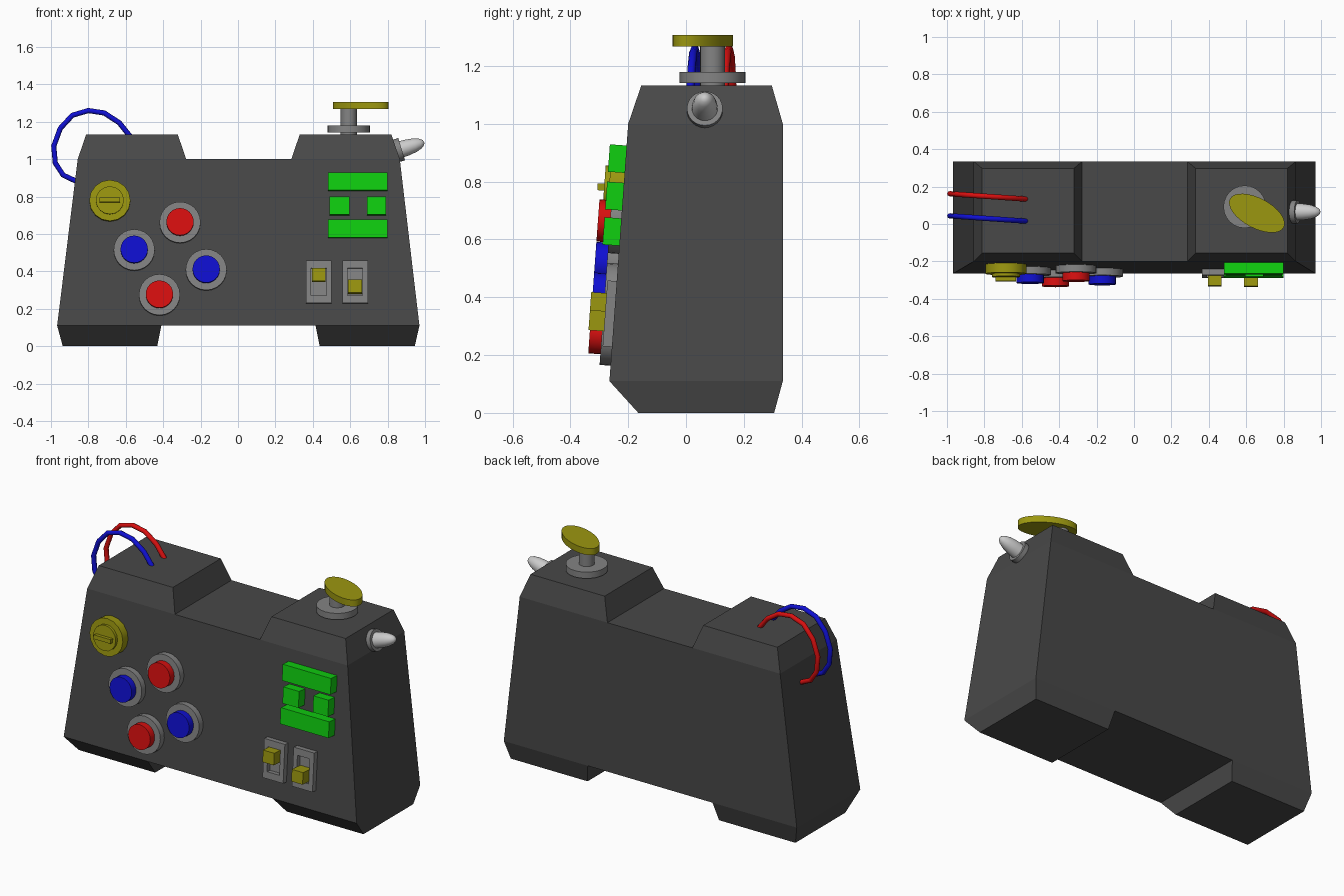
import bpy, bmesh
from math import atan, radians, pi, sin, cos
from mathutils import Matrix, Vector

if "Cube" in bpy.data.objects:
    bpy.data.objects.remove(bpy.data.objects["Cube"])


def material(name, r, g, b):
    m = bpy.data.materials.new(name)
    m.diffuse_color = (r, g, b, 1)
    m.use_nodes = True
    m.node_tree.nodes["Principled BSDF"].inputs["Base Color"].default_value = m.diffuse_color
    return m


DARK = material("dark_casing", .065, .065, .065)
GREY = material("mid_grey", .23, .23, .23)
RED = material("red", .7, .005, .005)
BLUE = material("blue", .005, .005, .65)
GREEN = material("green", .005, .63, .005)
YELLOW = material("yellow", .33, .31, .005)
WHITE = material("white", .8, .8, .8)


def finish(bm, name, mat, matrix=Matrix(), smooth=True):
    bmesh.ops.recalc_face_normals(bm, faces=bm.faces)
    me = bpy.data.meshes.new(name)
    bm.to_mesh(me)
    bm.free()
    ob = bpy.data.objects.new(name, me)
    ob.matrix_world = matrix
    bpy.context.collection.objects.link(ob)
    me.materials.append(mat)
    if smooth:
        bpy.ops.object.select_all(action='DESELECT')
        ob.select_set(True)
        bpy.context.view_layer.objects.active = ob
        bpy.ops.object.shade_smooth_by_angle(angle=radians(35))
    return ob


def lathe(name, profile, mat, matrix, sides=24, sx=1, sy=1):
    """Closed solid of revolution from (radius, height) points."""
    bm = bmesh.new()
    rings = [[bm.verts.new((r * sx * cos(2 * pi * i / sides), r * sy * sin(2 * pi * i / sides), h))
              for i in range(sides)] for r, h in profile]
    for a, b in zip(rings, rings[1:]):
        for i in range(sides):
            j = (i + 1) % sides
            bm.faces.new((a[i], a[j], b[j], b[i]))
    bm.faces.new(rings[0])
    bm.faces.new(rings[-1])
    return finish(bm, name, mat, matrix)


def box_mesh(w, h, lo, hi):
    bm = bmesh.new()
    bmesh.ops.create_cube(bm, size=1, matrix=Matrix.Translation((0, 0, (lo + hi) / 2))
                          @ Matrix.Diagonal((w, h, hi - lo, 1)))
    return bm


# Casing: sloped block with two raised shoulders and two feet
LOW_Z, HIGH_Z, LOW_Y, HIGH_Y = .11, 1.0, -.265, -.2
bm = bmesh.new()


def row(xs, y, z):
    return [bm.verts.new((x, y, z)) for x in xs]


low_x, high_x = (-.967, -.41, .415, .97), (-.857, -.277, .285, .865)
lf, lb = row(low_x, LOW_Y, LOW_Z), row(low_x, .335, LOW_Z)
hf, hb = row(high_x, HIGH_Y, HIGH_Z), row(high_x, .335, HIGH_Z)
bm.faces.new(lf + hf[::-1])
bm.faces.new(lb + hb[::-1])
for i in (0, 3):
    bm.faces.new((lf[i], lb[i], hb[i], hf[i]))
for f, b, end_x, y0, y1, z in ((lf, lb, (-.937, -.432, .437, .945), -.165, .305, 0),
                               (hf, hb, (-.812, -.322, .33, .82), -.155, .297, 1.132)):
    bm.faces.new((f[1], f[2], b[2], b[1]))
    ef, eb = row(end_x, y0, z), row(end_x, y1, z)
    for i in (0, 2):
        base = (f[i], f[i + 1], b[i + 1], b[i])
        cap = (ef[i], ef[i + 1], eb[i + 1], eb[i])
        bm.faces.new(cap)
        for k in range(4):
            n = (k + 1) % 4
            bm.faces.new((base[k], base[n], cap[n], cap[k]))
finish(bm, "casing", DARK, smooth=False)

SLOPE = (HIGH_Y - LOW_Y) / (HIGH_Z - LOW_Z)


def on_front(x, z):
    """Frame on the leaning front panel, local z pointing outward."""
    return (Matrix.Translation((x, LOW_Y + SLOPE * (z - LOW_Z), z))
            @ Matrix.Rotation(pi / 2 - atan(SLOPE), 4, 'X'))


def front_box(name, x0, x1, z0, z1, depth, mat):
    finish(box_mesh(x1 - x0, z1 - z0, -.005, depth), name, mat,
           on_front((x0 + x1) / 2, (z0 + z1) / 2), False)


# Push buttons
for name, x, z, mat in (("top_button", -.31, .66, RED), ("left_button", -.555, .513, BLUE),
                        ("right_button", -.17, .407, BLUE), ("bottom_button", -.42, .273, RED)):
    lathe(name + "_collar", [(.11, -.005), (.11, .038)], GREY, on_front(x, z))
    lathe(name, [(.073, .03), (.073, .08)], mat, on_front(x, z))

# Key dial
dial = on_front(-.685, .776)
lathe("dial", [(.11, -.005), (.11, .05), (.075, .05), (.075, .067)], YELLOW, dial, 16)
finish(box_mesh(.11, .024, .06, .09), "dial_grip", YELLOW, dial, False)

# Green indicator blocks
for name, *rect in (("upper_bar", .48, .80, .83, .925), ("lower_bar", .48, .80, .578, .673),
                    ("left_block", .49, .595, .70, .796), ("right_block", .69, .79, .70, .796)):
    front_box("indicator_" + name, *rect, .058, GREEN)

# Slide switches: recessed plate and slider
for i, (x, z) in enumerate(((.432, .377), (.626, .315)), 1):
    bm = box_mesh(.136, .228, -.005, .032)
    face = max(bm.faces, key=lambda f: f.calc_center_median().z)
    face = bmesh.ops.extrude_discrete_faces(bm, faces=[face])['faces'][0]
    bmesh.ops.scale(bm, vec=(.6, .64, 1), verts=face.verts)
    face = bmesh.ops.extrude_discrete_faces(bm, faces=[face])['faces'][0]
    bmesh.ops.translate(bm, vec=(0, 0, -.028), verts=face.verts)
    finish(bm, f"switch_plate_{i}", GREY, on_front(x, .342), False)
    front_box(f"switch_slider_{i}", x - .037, x + .037, z - .035, z + .035, .085, YELLOW)

# Thumb lever on the right shoulder
stick = Matrix.Translation((.592, .092, 0))
lathe("lever_base", [(.114, 1.142), (.114, 1.18)], GREY, stick)
lathe("lever_stem", [(.043, 1.125), (.043, 1.27)], GREY, stick)
lathe("lever_pad", [(1, 1.268), (1, 1.307)], YELLOW,
      Matrix.Translation((.657, .058, 0)) @ Matrix.Rotation(radians(-28), 4, 'Z'), 32, .163, .08)

# Small side lamp, tilted upward
lamp = Matrix.Translation((.85, .065, 1.046)) @ Matrix.Rotation(radians(73), 4, 'Y')
lathe("lamp_collar", [(.062, -.02), (.062, .026)], GREY, lamp)
lathe("lamp", [(.045, .02), (.043, .06), (.037, .1), (.027, .13), (.015, .147), (.004, .152)],
      WHITE, lamp)

# Looping cables on the left shoulder
PATH = ((-.575, 1.12), (-.635, 1.195), (-.715, 1.247), (-.80, 1.26), (-.885, 1.235),
        (-.95, 1.165), (-.985, 1.07), (-.977, .98), (-.935, .915), (-.85, .875))
for name, y, mat in (("red_cable", .133, RED), ("blue_cable", .015, BLUE)):
    cu = bpy.data.curves.new(name, 'CURVE')
    cu.dimensions = '3D'
    cu.bevel_depth = .014
    cu.bevel_resolution = 2
    cu.use_fill_caps = True
    sp = cu.splines.new('POLY')
    sp.points.add(len(PATH) - 1)
    for p, (x, z) in zip(sp.points, PATH):
        p.co = (x, y + (-.575 - x) * .07, z, 1)
    cu.materials.append(mat)
    bpy.context.collection.objects.link(bpy.data.objects.new(name, cu))
